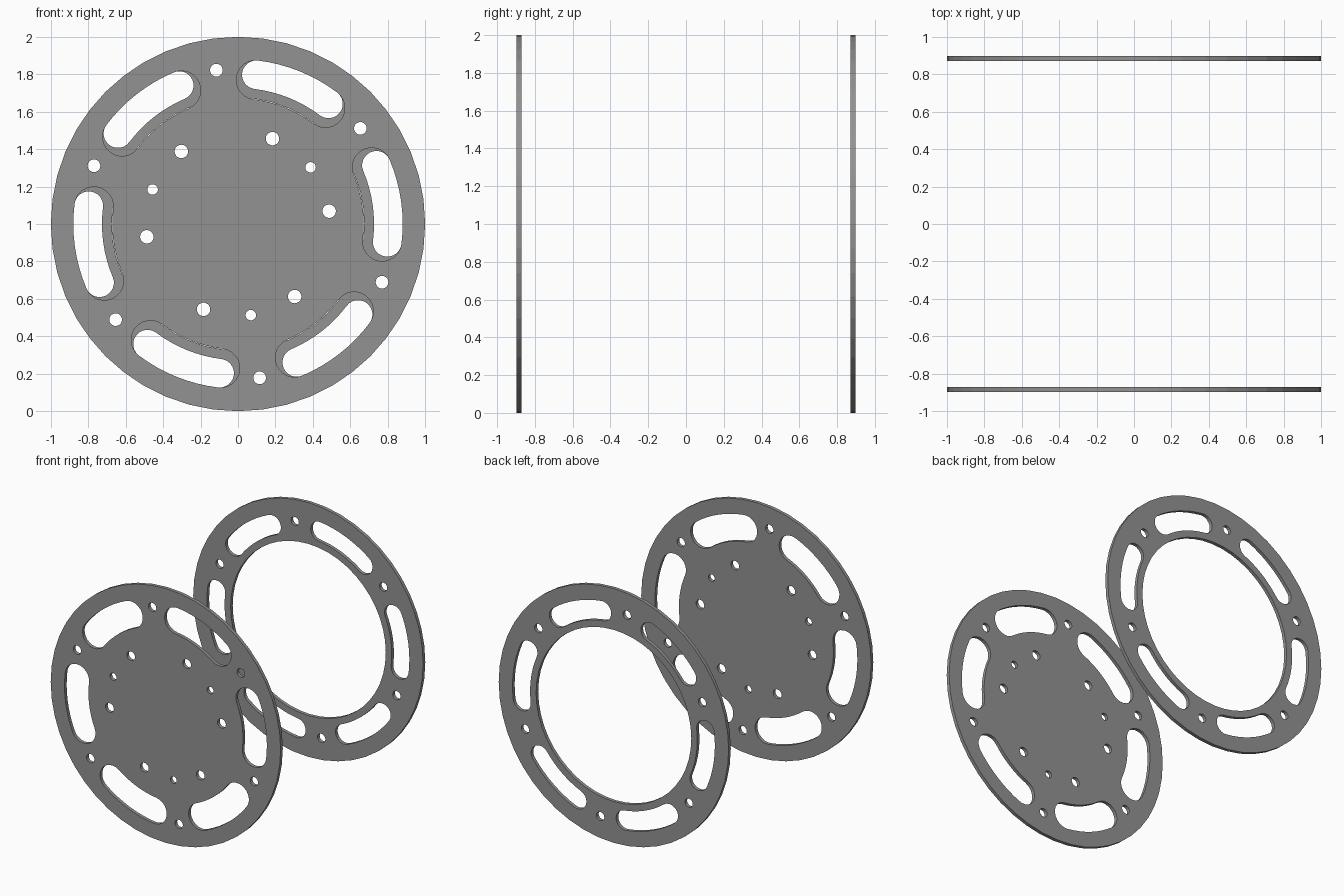
import bpy
from math import sin, cos, radians, pi

if "Cube" in bpy.data.objects:
    bpy.data.objects.remove(bpy.data.objects["Cube"])

PHASE = 8        # angle of the first slot, in degrees
THICK = 0.027

# Dark grey metal
metal = bpy.data.materials.new("dark_grey")
metal.diffuse_color = (0.29, 0.29, 0.29, 1)
metal.use_nodes = True
metal.node_tree.nodes["Principled BSDF"].inputs["Base Color"].default_value = metal.diffuse_color


def arc(cx, cy, r, a0, a1, n):
    """Points on an arc, angles in degrees, both ends included."""
    return [(cx + r * cos(radians(a0 + (a1 - a0) * i / n)),
             cy + r * sin(radians(a0 + (a1 - a0) * i / n))) for i in range(n + 1)]


def circle(r, n, dist=0, ang=0):
    a = radians(ang)
    return arc(dist * cos(a), dist * sin(a), r, 0, 360, n)[:-1]


def slot(r_in, r_out, mid, half):
    """Curved slot with round ends."""
    rc, cap = (r_in + r_out) / 2, (r_out - r_in) / 2
    a0, a1 = mid - half, mid + half
    pts = arc(0, 0, r_out, a0, a1, 8)
    pts += arc(rc * cos(radians(a1)), rc * sin(radians(a1)), cap, a1, a1 + 180, 12)[1:-1]
    pts += arc(0, 0, r_in, a1, a0, 8)
    pts += arc(rc * cos(radians(a0)), rc * sin(radians(a0)), cap, a0 + 180, a0 + 360, 12)[1:-1]
    return pts


def plate(name, loops, y):
    """Filled outline with holes, extruded and stood upright."""
    cu = bpy.data.curves.new(name, 'CURVE')
    cu.dimensions = '2D'
    cu.fill_mode = 'BOTH'
    cu.extrude = THICK / 2
    cu.materials.append(metal)
    for pts in loops:
        s = cu.splines.new('POLY')
        s.points.add(len(pts) - 1)
        for p, (px, py) in zip(s.points, pts):
            p.co = (px, py, 0, 1)
        s.use_cyclic_u = True
        s.use_smooth = False
    ob = bpy.data.objects.new(name, cu)
    bpy.context.collection.objects.link(ob)
    ob.rotation_euler = (pi / 2, 0, 0)
    ob.location = (0, y, 1)
    bpy.ops.object.select_all(action='DESELECT')
    ob.select_set(True)
    bpy.context.view_layer.objects.active = ob
    bpy.ops.object.convert(target='MESH')
    bpy.ops.object.shade_flat()


sixth = [PHASE + 60 * k for k in range(6)]
rim_holes = [circle(0.034, 20, 0.83, a + 30) for a in sixth]

# Front disc: wide slots, rim bolt holes, inner bolt holes and three pin holes
disc = [circle(1, 48)] + rim_holes
disc += [slot(0.672, 0.88, a, 15) for a in sixth]
disc += [circle(0.036, 20, 0.492, a) for a in sixth]
disc += [circle(0.028, 20, 0.492, a + 30) for a in sixth[::2]]
plate("front_disc", disc, -0.885)

# Back ring: open centre, narrower slots and matching bolt holes
ring = [circle(1, 48), circle(0.675, 48)] + rim_holes
ring += [slot(0.727, 0.88, a, 15) for a in sixth]
plate("back_ring", ring, 0.885)
